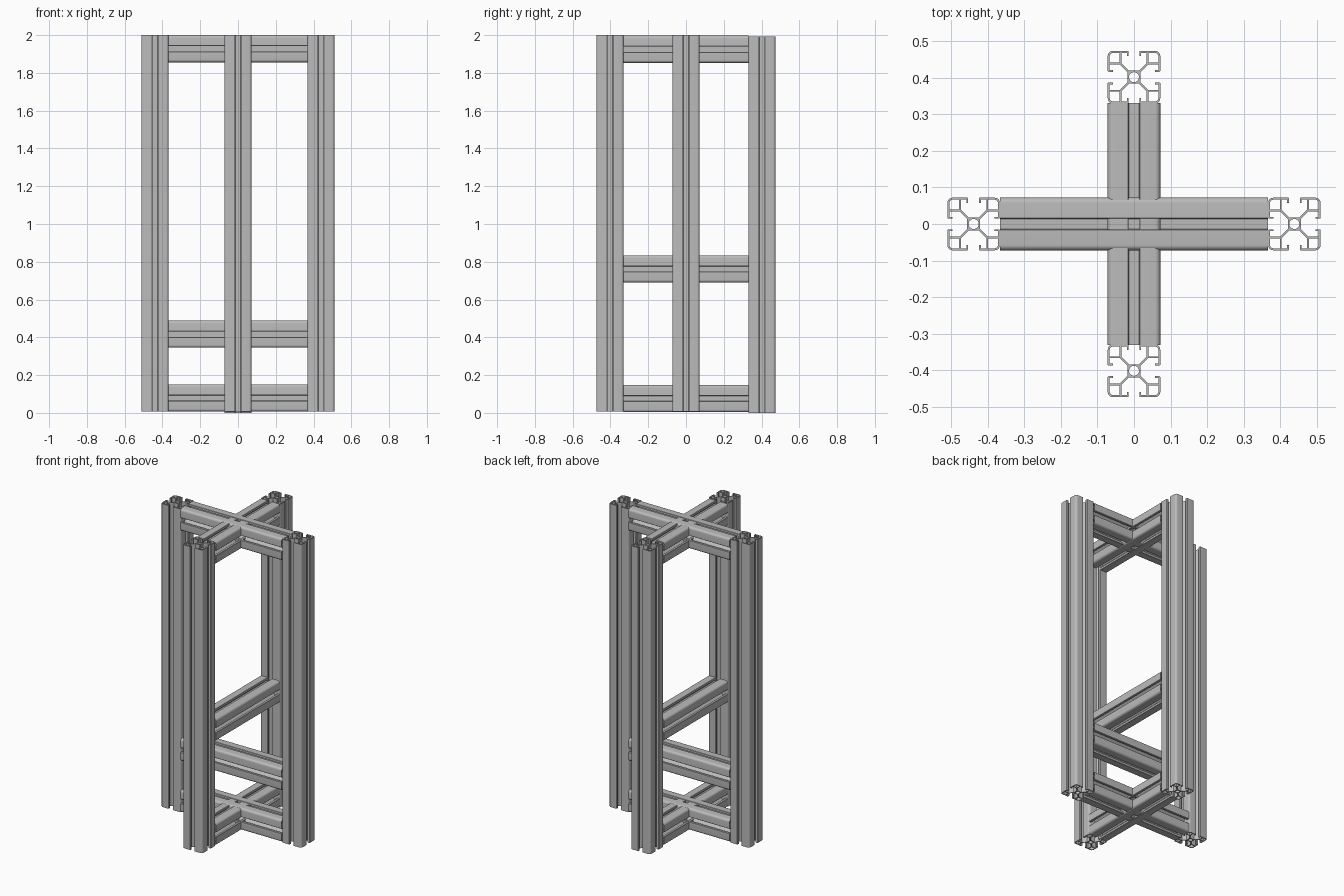
import bpy, bmesh, math
from mathutils import Vector

cube = bpy.data.objects.get("Cube")
if cube:
    bpy.data.objects.remove(cube, do_unlink=True)

UNIT = 0.0036          # profile is drawn on a 40 x 40 grid
HALF = 20 * UNIT

alu = bpy.data.materials.new("aluminium grey")
alu.use_nodes = True
grey = (0.5, 0.5, 0.5, 1)
alu.diffuse_color = grey
alu.node_tree.nodes["Principled BSDF"].inputs["Base Color"].default_value = grey


def arc(cx, cy, r, start, end, steps):
    return [(cx + r * math.cos(math.radians(start + (end - start) * i / steps)),
             cy + r * math.sin(math.radians(start + (end - start) * i / steps)))
            for i in range(steps + 1)]


def turned(points, quarter):
    for _ in range(quarter):
        points = [(-y, x) for x, y in points]
    return points


def section_loops():
    # One eighth: slot floor, diagonal web, chamber wall, hooked lip
    eighth = [(5, 3.9), (10.7, 9.6), (18.5, 9.6), (18.5, 5.5), (16, 5.5),
              (16, 4.1), (19.5, 4.1), (20, 4.6)]
    corner = arc(16, 16, 4, 0, 90, 6)
    quarter = eighth + corner + [(y, x) for x, y in reversed(eighth)]
    outline = [p for q in range(4) for p in turned(quarter, q)]
    # Hollow corner chambers and the centre bore
    chamber = [(11.1, 11.1), (18.5, 11.1)] + arc(16, 16, 2.5, 0, 90, 4) + [(11.1, 18.5)]
    bore = arc(0, 0, 3.8, 0, 360, 20)[:-1]
    return [outline, bore] + [turned(chamber, q) for q in range(4)]


def extrusion(name, length, axis, centre):
    curve = bpy.data.curves.new(name + "_section", "CURVE")
    curve.dimensions = "2D"
    curve.fill_mode = "BOTH"
    curve.extrude = length / 2
    for loop in section_loops():
        spline = curve.splines.new("POLY")
        spline.points.add(len(loop) - 1)
        for point, (x, y) in zip(spline.points, loop):
            point.co = (x * UNIT, y * UNIT, 0, 1)
        spline.use_cyclic_u = True
    helper = bpy.data.objects.new(name + "_section", curve)
    bpy.context.collection.objects.link(helper)
    bpy.context.view_layer.update()
    evaluated = helper.evaluated_get(bpy.context.evaluated_depsgraph_get())
    mesh = bpy.data.meshes.new_from_object(evaluated)
    bpy.data.objects.remove(helper, do_unlink=True)
    bpy.data.curves.remove(curve)

    bm = bmesh.new()
    bm.from_mesh(mesh)
    bmesh.ops.remove_doubles(bm, verts=bm.verts, dist=0.00001)
    bmesh.ops.recalc_face_normals(bm, faces=bm.faces)
    bm.to_mesh(mesh)
    bm.free()
    mesh.materials.clear()
    mesh.materials.append(alu)

    obj = bpy.data.objects.new(name, mesh)
    bpy.context.collection.objects.link(obj)
    obj.location = centre
    obj.rotation_euler = Vector((0, 0, 1)).rotation_difference(Vector(axis)).to_euler()
    bpy.ops.object.select_all(action="DESELECT")
    obj.select_set(True)
    bpy.context.view_layer.objects.active = obj
    bpy.ops.object.shade_smooth_by_angle(angle=math.radians(30))


# Four upright posts, the back one set slightly lower
POST = 1.993
for name, x, y, base in (("left_post", 0.439, 0, 0.007), ("right_post", -0.439, 0, 0.007),
                         ("front_post", 0, -0.402, 0.007), ("back_post", 0, 0.402, 0)):
    extrusion(name, POST, (0, 0, 1), (x, y, base + POST / 2))

# Cross beams running side to side
for name, z in (("top", 2 - HALF), ("middle", 0.417), ("bottom", 0.007 + HALF)):
    extrusion(name + "_side_beam", 0.734, (1, 0, 0), (0, 0, z))

# Cross beams running front to back
for name, z in (("top", 1.997 - HALF), ("middle", 0.762), ("bottom", 0.004 + HALF)):
    extrusion(name + "_depth_beam", 0.662, (0, 1, 0), (0, 0, z))
